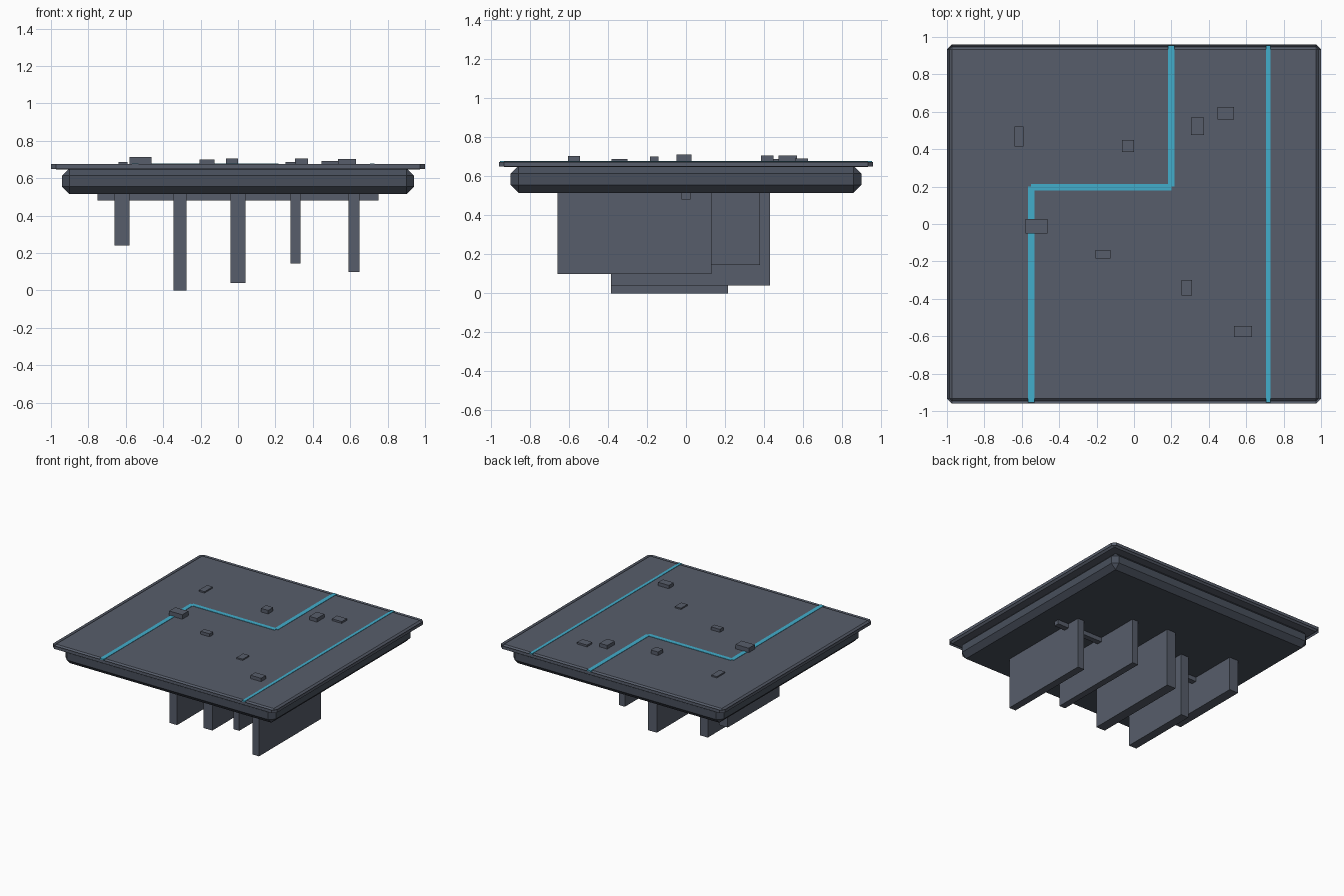
import bpy
from mathutils import Vector

if "Cube" in bpy.data.objects:
    bpy.data.objects.remove(bpy.data.objects["Cube"])


def material(name, colour):
    mat = bpy.data.materials.new(name)
    mat.diffuse_color = (*colour, 1)
    mat.use_nodes = True
    mat.node_tree.nodes["Principled BSDF"].inputs["Base Color"].default_value = mat.diffuse_color
    return mat


SLATE = material("slate", (0.095, 0.11, 0.145))
HULL = material("dark_slate", (0.065, 0.078, 0.105))
CYAN = material("cyan", (0.055, 0.42, 0.6))


def box(name, xs, ys, zs, mat, bevel=0):
    """Box from min/max ranges, with an optional one-segment chamfer."""
    lo, hi = Vector((xs[0], ys[0], zs[0])), Vector((xs[1], ys[1], zs[1]))
    bpy.ops.mesh.primitive_cube_add(size=1, location=(lo + hi) / 2)
    ob = bpy.context.object
    ob.name = name
    ob.scale = hi - lo
    bpy.ops.object.transform_apply(location=False, rotation=False, scale=True)
    ob.data.materials.append(mat)
    if bevel:
        mod = ob.modifiers.new("chamfer", 'BEVEL')
        mod.width = bevel
        mod.segments = 1
        mod.use_clamp_overlap = False
    return ob


# Deck plate and the chamfered slab below it
box("deck_plate", (-1, 1), (-0.96, 0.96), (0.648, 0.677), SLATE, 0.027)
box("under_slab", (-0.94, 0.94), (-0.9, 0.9), (0.515, 0.655), HULL, 0.04)

# Cross bar under the slab
box("cross_bar", (-0.75, 0.75), (-0.022, 0.022), (0.48, 0.53), SLATE)

# Hanging fins: x range, y range, bottom height
fins = [
    ((-0.66, -0.58), (-0.25, 0.41), 0.24),
    ((-0.345, -0.275), (-0.385, 0.215), 0.0),
    ((-0.04, 0.04), (-0.385, 0.43), 0.04),
    ((0.28, 0.333), (-0.46, 0.38), 0.145),
    ((0.59, 0.65), (-0.66, 0.13), 0.10),
]
for i, (xs, ys, bottom) in enumerate(fins):
    box(f"hanging_fin_{i + 1}", xs, ys, (bottom, 0.53), SLATE)

# Glowing inlay strips on the deck
strips = [
    ((-0.567, -0.533), (-0.955, 0.2)),
    ((-0.55, 0.2), (0.18, 0.214)),
    ((0.183, 0.217), (0.2, 0.955)),
    ((0.706, 0.73), (-0.955, 0.955)),
]
for i, (xs, ys) in enumerate(strips):
    box(f"light_strip_{i + 1}", xs, ys, (0.668, 0.68), CYAN)

# Small blocks on the deck: x range, y range, top height
blocks = [
    ((-0.64, -0.59), (0.415, 0.52), 0.688),
    ((-0.065, 0.0), (0.385, 0.45), 0.706),
    ((0.305, 0.373), (0.475, 0.57), 0.706),
    ((0.447, 0.535), (0.56, 0.625), 0.692),
    ((-0.58, -0.463), (-0.05, 0.027), 0.713),
    ((-0.205, -0.125), (-0.185, -0.14), 0.701),
    ((0.255, 0.31), (-0.382, -0.3), 0.688),
    ((0.535, 0.63), (-0.605, -0.545), 0.704),
]
for i, (xs, ys, top) in enumerate(blocks):
    box(f"deck_block_{i + 1}", xs, ys, (0.66, top), SLATE)
